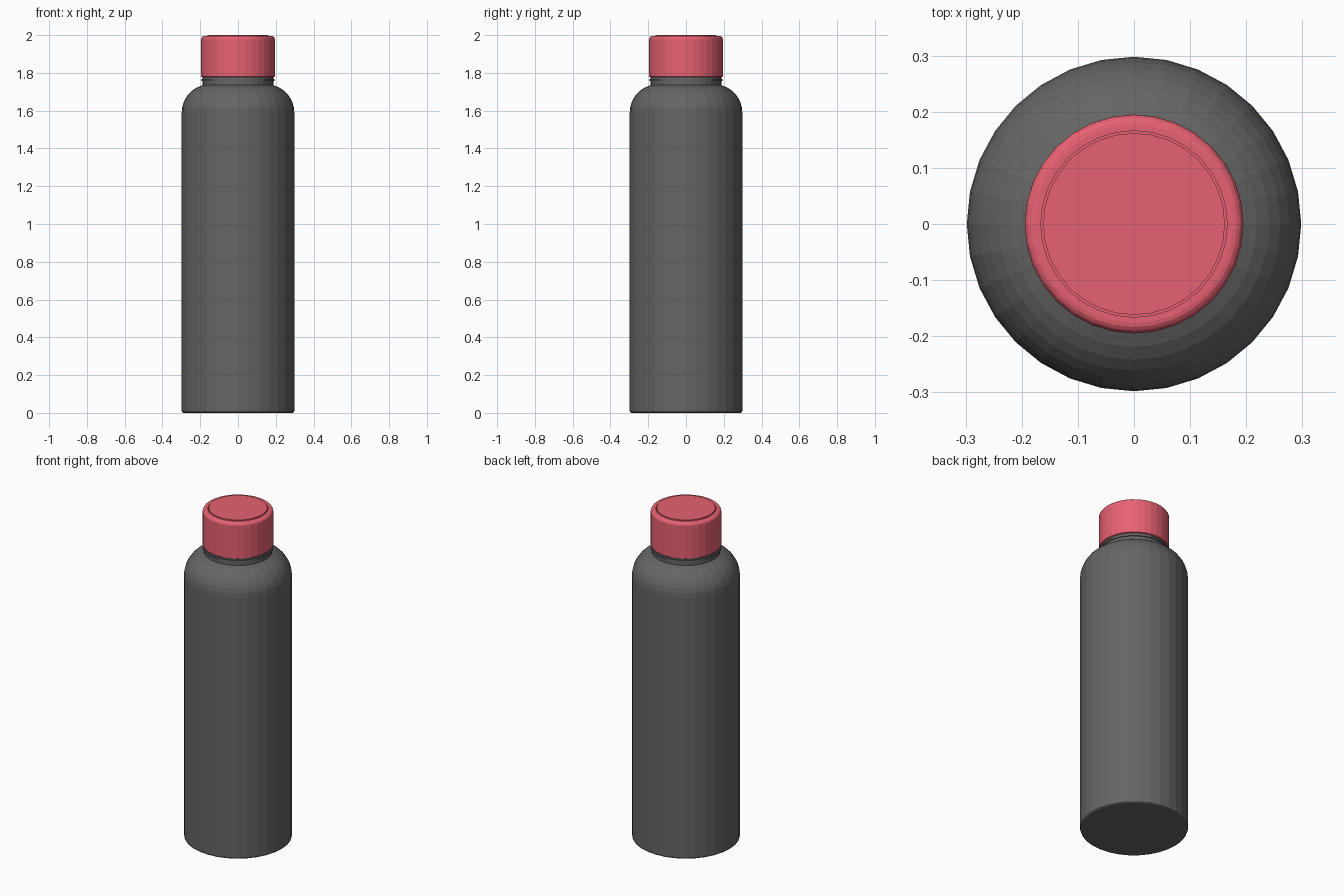
import bpy, bmesh, math

if "Cube" in bpy.data.objects:
    bpy.data.objects.remove(bpy.data.objects["Cube"])

SIDES = 32


def lathe(name, profile, color=None):
    """Revolve (radius, z) points around z; radius 0 closes to a flat cap."""
    bm = bmesh.new()
    rings = []
    for r, z in profile:
        rings.append([bm.verts.new((r * math.cos(2 * math.pi * i / SIDES),
                                    r * math.sin(2 * math.pi * i / SIDES), z))
                      for i in range(SIDES)])
    for a, b in zip(rings, rings[1:]):
        for i in range(SIDES):
            j = (i + 1) % SIDES
            bm.faces.new((a[i], a[j], b[j], b[i]))
    bm.faces.new(rings[0][::-1])
    bm.faces.new(rings[-1])
    me = bpy.data.meshes.new(name)
    bm.to_mesh(me)
    bm.free()
    ob = bpy.data.objects.new(name, me)
    bpy.context.collection.objects.link(ob)
    if color:
        mat = bpy.data.materials.new(name + "_paint")
        mat.diffuse_color = color
        mat.use_nodes = True
        mat.node_tree.nodes["Principled BSDF"].inputs["Base Color"].default_value = mat.diffuse_color
        me.materials.append(mat)
    return ob


def arc(cr, cz, rad, start, end, steps):
    return [(cr + rad * math.cos(math.radians(start + (end - start) * k / steps)),
             cz + rad * math.sin(math.radians(start + (end - start) * k / steps)))
            for k in range(steps + 1)]


GREY = (0.13, 0.13, 0.13, 1)
RED = (0.8, 0.12, 0.17, 1)

# Bottle body: small bottom bevel, straight wall, rounded shoulder
lathe("bottle_body",
      [(0.29, 0.0), (0.296, 0.004), (0.298, 0.012)]
      + arc(0.148, 1.59, 0.15, 0, 72, 7) + [(0.18, 1.737)], GREY)

# Neck with a thin collar below the cap
lathe("neck", [(0.188, 1.72), (0.188, 1.757), (0.194, 1.757),
               (0.194, 1.768), (0.188, 1.768), (0.188, 1.785)], GREY)

# Cap with rounded rim and a recessed ring around the top disc
lathe("cap", [(0.19, 1.777), (0.195, 1.78)]
      + arc(0.177, 1.977, 0.018, 0, 90, 4)
      + [(0.166, 1.995), (0.166, 1.985), (0.162, 1.985), (0.162, 2.0)], RED)
